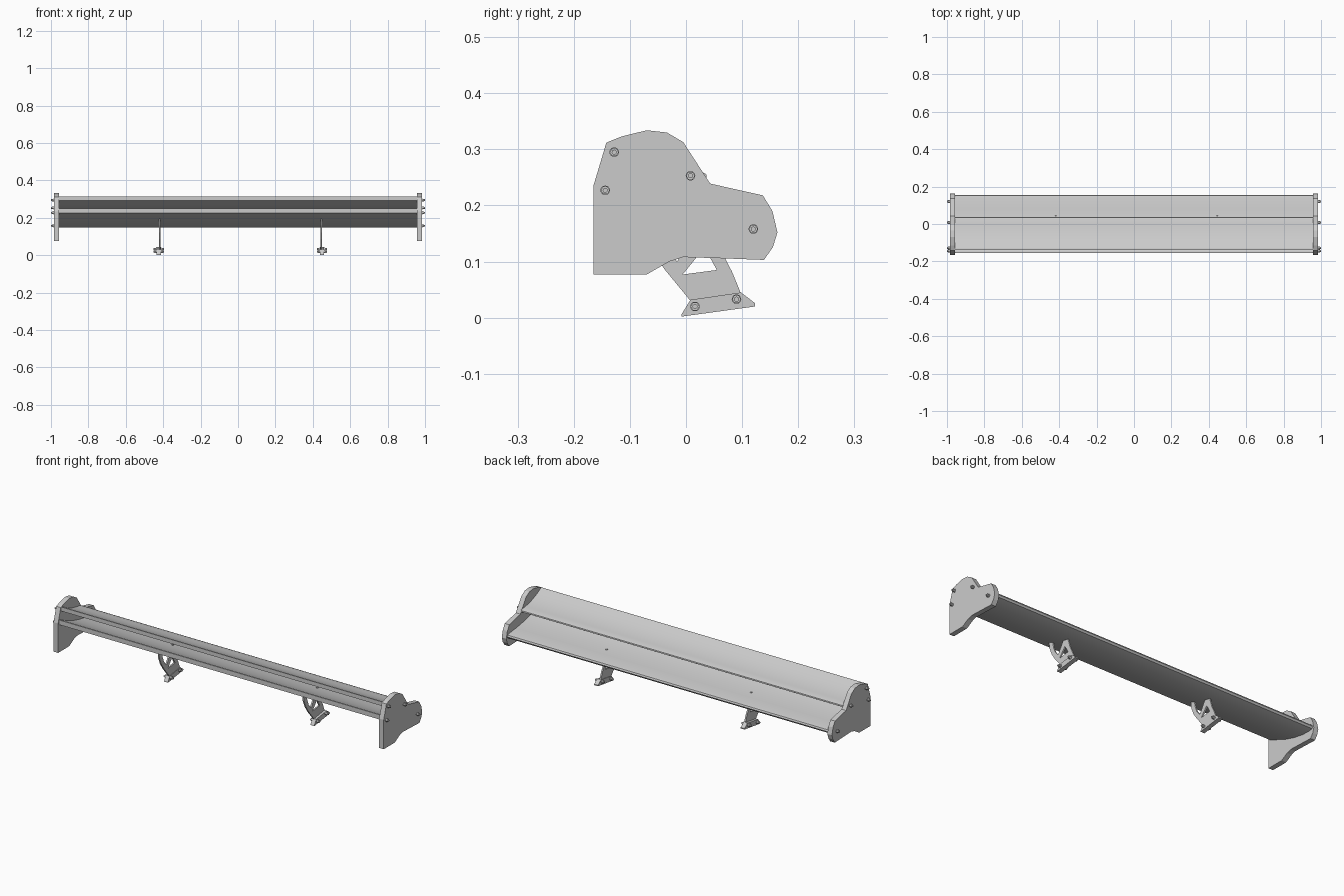
import bpy, bmesh, math
from mathutils import Matrix

if "Cube" in bpy.data.objects:
    bpy.data.objects.remove(bpy.data.objects["Cube"])


def finish(name, bm, smooth=False):
    bmesh.ops.recalc_face_normals(bm, faces=bm.faces)
    me = bpy.data.meshes.new(name)
    bm.to_mesh(me)
    bm.free()
    ob = bpy.data.objects.new(name, me)
    bpy.context.collection.objects.link(ob)
    if smooth:
        bpy.ops.object.select_all(action='DESELECT')
        ob.select_set(True)
        bpy.context.view_layer.objects.active = ob
        bpy.ops.object.shade_smooth_by_angle(angle=math.radians(25))
    return ob


def add_prism(bm, pts, x0, x1):
    """Extrude a (y, z) profile along x."""
    a = [bm.verts.new((x0, y, z)) for y, z in pts]
    b = [bm.verts.new((x1, y, z)) for y, z in pts]
    bm.faces.new(a)
    bm.faces.new(b[::-1])
    n = len(pts)
    for i in range(n):
        j = (i + 1) % n
        bm.faces.new((a[i], a[j], b[j], b[i]))


def prism(name, profiles, x0, x1, smooth=False):
    bm = bmesh.new()
    for p in profiles:
        add_prism(bm, p, x0, x1)
    return finish(name, bm, smooth)


def add_rod(bm, x0, x1, y, z, r, sides):
    m = Matrix.Translation(((x0 + x1) / 2, y, z)) @ Matrix.Rotation(math.pi / 2, 4, 'Y')
    bmesh.ops.create_cone(bm, cap_ends=True, segments=sides, radius1=r, radius2=r,
                          depth=abs(x1 - x0), matrix=m)


def bolt(name, x, side, y, z):
    """Washer, hex nut and stud pointing along side * x."""
    bm = bmesh.new()
    for a, b, r, n in ((-.002, .003, .0085, 16), (.002, .011, .008, 6), (.01, .016, .0045, 12)):
        add_rod(bm, x + side * a, x + side * b, y, z, r, n)
    return finish(name, bm)


# End plates with their bolts
plate = [(-.165, .077), (-.165, .235), (-.142, .312), (-.115, .323), (-.07, .334),
         (-.034, .330), (-.005, .313), (.043, .239), (.137, .218), (.154, .19),
         (.163, .152), (.155, .126), (.139, .103), (.06, .106), (-.005, .108),
         (-.03, .10), (-.07, .077)]
for side, tag in ((-1, "left"), (1, "right")):
    prism(tag + "_end_plate", [plate], side * .957, side * .984)
    for y, z in ((-.128, .295), (-.144, .227), (.008, .253), (.12, .158)):
        bolt(tag + "_plate_bolt", side * .984, side, y, z)

# Lower blade, rising towards the front edge
prism("lower_blade", [[(-.155, .225), (-.155, .25), (-.148, .25), (-.10, .226), (-.04, .203),
                       (.02, .188), (.08, .178), (.14, .172), (.152, .168), (.156, .16),
                       (.150, .151), (.13, .147), (.08, .149), (.02, .160), (-.04, .178),
                       (-.10, .202)]], -.96, .96, True)

# Upper blade
prism("upper_blade", [[(-.138, .292), (-.138, .314), (-.132, .314), (-.09, .291), (-.045, .274),
                       (0, .264), (.025, .261), (.036, .256), (.037, .249), (.025, .242),
                       (0, .243), (-.045, .253), (-.09, .269)]], -.96, .96, True)

# Mounting brackets: foot block, branching web, foot bolts
web = [
    [(.008, .03), (.098, .043), (.082, .082), (.055, .085), (-.006, .077), (-.038, .086)],
    [(-.006, .077), (-.038, .086), (-.062, .122), (-.078, .16), (-.082, .195), (-.056, .186),
     (-.05, .155), (-.038, .125), (-.016, .10)],
    [(-.006, .077), (-.016, .10), (.022, .165), (.042, .165), (.033, .125)],
    [(.055, .085), (.082, .082), (.07, .105), (.044, .188), (.036, .188), (.03, .165), (.033, .125)],
]
foot = [(-.008, .002), (-.008, .006), (.008, .032), (.098, .045), (.123, .026), (.123, .02)]
for side, x, tag in ((-1, -.418, "left"), (1, .444, "right")):
    prism(tag + "_bracket_web", web, x - .004, x + .004)
    prism(tag + "_bracket_foot", [foot], x - side * .006, x + side * .017)
    for y, z in ((.016, .02), (.09, .033)):
        bolt(tag + "_foot_bolt_outer", x + side * .017, side, y, z)
        bolt(tag + "_foot_bolt_inner", x - side * .006, -side, y, z)
